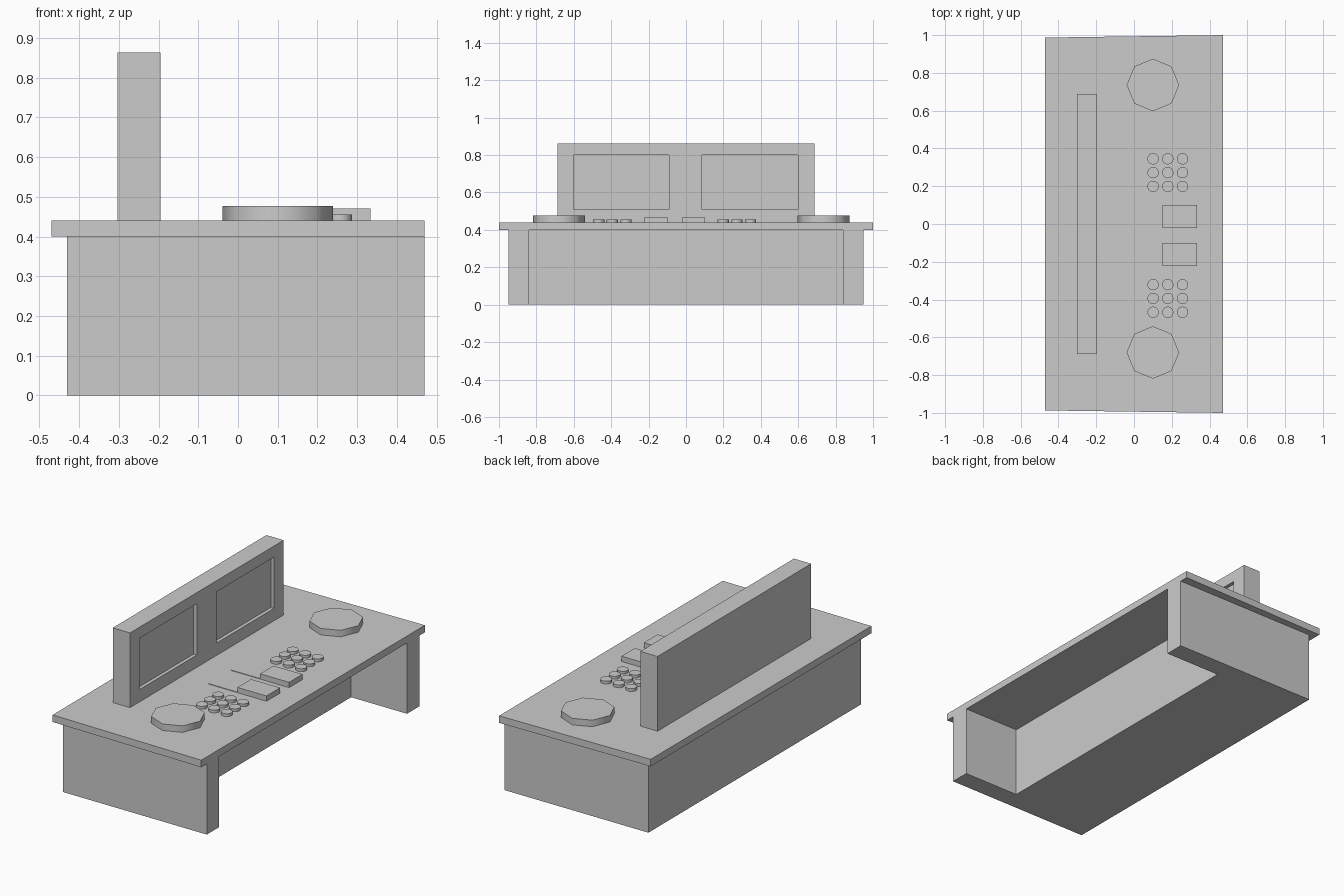
import bpy
import bmesh

if "Cube" in bpy.data.objects:
    bpy.data.objects.remove(bpy.data.objects["Cube"])


def prism(name, outline, lo, hi):
    """Extrude an xy outline from z=lo to z=hi."""
    bm = bmesh.new()
    face = bm.faces.new([bm.verts.new((x, y, lo)) for x, y in outline])
    ext = bmesh.ops.extrude_face_region(bm, geom=[face])
    for v in ext["geom"]:
        if isinstance(v, bmesh.types.BMVert):
            v.co.z = hi
    bmesh.ops.recalc_face_normals(bm, faces=bm.faces)
    mesh = bpy.data.meshes.new(name)
    bm.to_mesh(mesh)
    bm.free()
    obj = bpy.data.objects.new(name, mesh)
    bpy.context.collection.objects.link(obj)
    return obj


def box(name, x, y, z):
    outline = [(x[0], y[0]), (x[1], y[0]), (x[1], y[1]), (x[0], y[1])]
    return prism(name, outline, *z)


def disc(name, x, y, radius, top, sides):
    bpy.ops.mesh.primitive_cylinder_add(
        vertices=sides, radius=radius, depth=top - TOP,
        location=(x, y, (top + TOP) / 2))
    obj = bpy.context.object
    obj.name = name
    return obj


TOP = 0.44

# U-shaped base: deep solid back with a leg space open to +x
prism("desk_base", [(-0.43, -0.95), (0.47, -0.95), (0.47, -0.84), (0.12, -0.84),
                    (0.12, 0.84), (0.47, 0.84), (0.47, 0.95), (-0.43, 0.95)], 0, 0.40)

# Desk top, very slightly narrower at the back
prism("desk_top", [(-0.47, -0.987), (0.47, -1.0), (0.47, 1.0), (-0.47, 0.987)], 0.40, TOP)

# Monitor panel with two recessed screens
panel = box("monitor_panel", (-0.303, -0.195), (-0.687, 0.687), (TOP, 0.863))
for i, y in enumerate([(-0.602, -0.09), (0.086, 0.60)]):
    cutter = box(f"screen_cutter_{i}", (-0.215, -0.1), y, (0.51, 0.80))
    cutter.hide_render = True
    cutter.hide_viewport = True
    mod = panel.modifiers.new(f"screen_{i}", "BOOLEAN")
    mod.operation = "DIFFERENCE"
    mod.solver = "EXACT"
    mod.object = cutter

# Octagonal dials at both ends
for y in (0.736, -0.68):
    dial = disc("dial", 0.10, y, 0.139, 0.477, 8)
    bpy.ops.object.shade_smooth_by_angle(angle=0.9)

# Two 3 x 3 button groups
for y0 in (0.272, -0.394):
    for i in (-1, 0, 1):
        for j in (-1, 0, 1):
            disc("button", 0.179 + 0.078 * i, y0 + 0.073 * j, 0.03, 0.456, 16)
            bpy.ops.object.shade_smooth_by_angle()

# Control pads: a raised front half and a thin rear plate
for y in [(-0.02, 0.10), (-0.222, -0.10)]:
    box("pad_block", (0.152, 0.334), y, (TOP, 0.47))
    box("pad_plate", (-0.03, 0.152), y, (TOP, 0.443))
